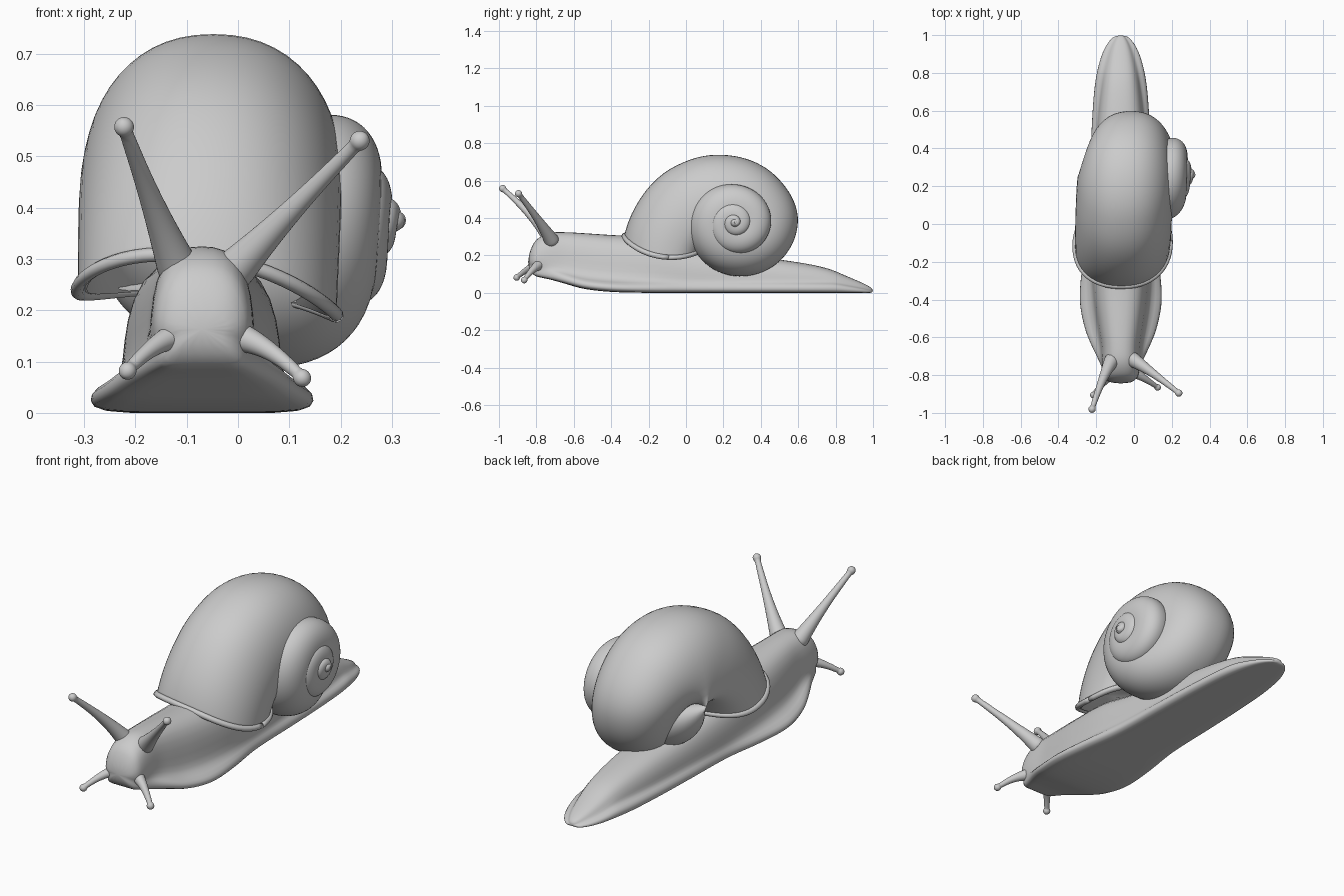
import bpy, bmesh, math
from mathutils import Vector

if "Cube" in bpy.data.objects:
    bpy.data.objects.remove(bpy.data.objects["Cube"], do_unlink=True)

grey = bpy.data.materials.new("plain grey")
grey.use_nodes = True
COLOUR = (0.6, 0.6, 0.6, 1)
grey.diffuse_color = COLOUR
grey.node_tree.nodes["Principled BSDF"].inputs["Base Color"].default_value = COLOUR


def loft(name, rings, subdivide=0):
    """Skin a list of equal-sized closed rings and cap both ends."""
    bm = bmesh.new()
    loops = [[bm.verts.new(p) for p in ring] for ring in rings]
    n = len(loops[0])
    for a, b in zip(loops, loops[1:]):
        for i in range(n):
            bm.faces.new((a[i], a[(i + 1) % n], b[(i + 1) % n], b[i]))
    bm.faces.new(loops[0][::-1])
    bm.faces.new(loops[-1])
    bmesh.ops.recalc_face_normals(bm, faces=bm.faces)
    mesh = bpy.data.meshes.new(name)
    bm.to_mesh(mesh)
    bm.free()
    mesh.materials.append(grey)
    mesh.shade_smooth()
    obj = bpy.data.objects.new(name, mesh)
    bpy.context.collection.objects.link(obj)
    if subdivide:
        mod = obj.modifiers.new("smooth", "SUBSURF")
        mod.levels = mod.render_levels = subdivide
    return obj


def sample(keys, t):
    """Smooth interpolation through rows of (t, values...)."""
    i = max(k for k in range(len(keys) - 1) if keys[k][0] <= t or k == 0)
    a, b = keys[i], keys[i + 1]
    before, after = keys[max(i - 1, 0)], keys[min(i + 2, len(keys) - 1)]
    h = b[0] - a[0]
    u = (t - a[0]) / h
    out = []
    for c in range(1, len(a)):
        m0 = (b[c] - before[c]) / (b[0] - before[0]) * h
        m1 = (after[c] - a[c]) / (after[0] - a[0]) * h
        out.append((2*u**3 - 3*u*u + 1) * a[c] + (u**3 - 2*u*u + u) * m0
                   + (3*u*u - 2*u**3) * b[c] + (u**3 - u*u) * m1)
    return out


def tube(name, path, radii, sides=16):
    pts = [Vector(p) for p in path]
    rings = []
    for i, (p, r) in enumerate(zip(pts, radii)):
        d = (pts[min(i + 1, len(pts) - 1)] - pts[max(i - 1, 0)]).normalized()
        u = d.cross(Vector((0, 1, 0.3))).normalized()
        v = d.cross(u)
        rings.append([p + r * (u * math.cos(k * math.tau / sides) + v * math.sin(k * math.tau / sides))
                      for k in range(sides)])
    return loft(name, rings, 1)


# Body: foot and back lofted from head to tail
# y, sole height, foot half width, back half width, top height
BODY = [(-.845, .14, .04, .05, .19), (-.83, .10, .07, .08, .25), (-.79, .085, .09, .093, .292),
        (-.73, .072, .115, .097, .32), (-.65, .05, .155, .10, .323), (-.55, .022, .195, .115, .318),
        (-.4, .005, .222, .135, .308), (-.2, 0, .205, .148, .295), (0, 0, .175, .145, .25),
        (.3, 0, .165, .13, .2), (.55, 0, .155, .115, .17), (.75, 0, .138, .092, .132),
        (.88, 0, .108, .066, .08), (.96, 0, .07, .04, .045), (1, 0, .03, .015, .022)]
MID = -.07
rings = []
for k in range(46):
    f = k / 45
    y = BODY[0][0] + (BODY[-1][0] - BODY[0][0]) * (f - .055 * math.sin(math.tau * f))
    zb, wf, wb, top = sample(BODY, y)
    h = top - zb
    ft = min(.045, .4 * h)
    half = [(.5 * wf, 0), (.92 * wf, 0), (wf, .4 * ft), (.95 * wf, ft),
            (wb + .25 * (wf - wb), ft + .05 * h), (1.04 * wb, ft + .2 * h),
            (wb, .62 * h), (.82 * wb, .87 * h), (.45 * wb, .99 * h)]
    right = [(MID + x, y, zb + z) for x, z in half]
    left = [(MID - x, y, zb + z) for x, z in reversed(half)]
    rings.append(right + [(MID, y, zb + h * 1.01)] + left + [(MID, y, zb)])
loft("body", rings, 1)

# Shell: one coiled whorl winding out from the apex
# angle, outer radius, section radius, section centre x, section half width
COIL = [(-1080, .018, .018, .305, .022), (-720, .07, .05, .272, .035), (-540, .105, .07, .255, .045),
        (-450, .13, .08, .242, .053), (-360, .165, .09, .222, .068), (-270, .195, .10, .205, .078),
        (-180, .205, .12, .18, .10), (-90, .245, .155, .13, .147), (0, .285, .185, .065, .195),
        (90, .338, .245, -.015, .215), (135, .332, .27, -.035, .235), (180, .356, .30, -.045, .25),
        (216, .414, .31, -.05, .253), (239, .473, .30, -.053, .255), (257, .525, .26, -.056, .255),
        (277, .595, .195, -.06, .252)]
AXIS_Y, AXIS_Z, SIDES, END = .26, .375, 56, 277


def rounded(v):
    return math.copysign(abs(v) ** .9, v)


def whorl_ring(t, scale=1.0):
    outer, b, xc, a = sample(COIL, t)
    ramp = max(0, (t - 180) / (END - 180)) ** 1.5
    ring = []
    for k in range(SIDES):
        w = k * math.tau / SIDES
        x = xc + scale * a * rounded(math.cos(w))
        r = outer - b + scale * b * rounded(math.sin(w))
        # The mouth leans down towards the coil and to the spire side
        ang = math.radians(t + ramp * (85 * (outer - r) + 4 * math.cos(w)))
        ring.append(Vector((x, AXIS_Y + r * math.sin(ang), AXIS_Z - r * math.cos(ang))))
    return ring


rings = [whorl_ring(t) for t in range(-1080, END, 5)] + [whorl_ring(END)]
rings += [whorl_ring(END, .93), whorl_ring(END - 10, .9)]
loft("shell", rings)

# Rounded lip around the shell mouth
edge = whorl_ring(END)
centre = sum(edge, Vector()) / SIDES
across = (edge[SIDES // 4] - centre).cross(edge[0] - centre).normalized()
lip = []
for p in edge + edge[:1]:
    out = (p - centre).normalized()
    lip.append([p + .014 * (out * math.cos(q * math.tau / 10) + across * math.sin(q * math.tau / 10))
                for q in range(10)])
loft("shell_lip", lip)

# Apex knob at the centre of the spire
tube("shell_apex", [(x, AXIS_Y, AXIS_Z) for x in (.28, .305, .318, .325)], (.03, .024, .018, .006))


# Tentacles: tapered stalks with a round tip
def tentacle(name, base, bend, tip, thick, ball):
    base, bend, tip = Vector(base), Vector(bend), Vector(tip)
    path, radii = [], []
    for i in range(10):
        u = i / 10
        path.append(base * (1 - u) ** 2 + bend * 2 * u * (1 - u) + tip * u * u)
        radii.append(ball * .7 + (thick - ball * .7) * (1 - u) ** 1.7)
    d = (tip - bend).normalized()
    for q in range(-50, 91, 20):
        path.append(tip + d * ball * math.sin(math.radians(q)))
        radii.append(max(ball * math.cos(math.radians(q)), .002))
    tube(name, path, radii)


tentacle("right_eye_stalk", (-.11, -.71, .265), (-.165, -.80, .40), (-.222, -.98, .557), .045, .02)
tentacle("left_eye_stalk", (-.02, -.71, .265), (.08, -.77, .37), (.237, -.895, .53), .045, .02)
tentacle("right_feeler", (-.09, -.77, .155), (-.15, -.82, .155), (-.215, -.905, .082), .038, .018)
tentacle("left_feeler", (-.03, -.77, .155), (.05, -.81, .145), (.125, -.865, .068), .038, .018)
